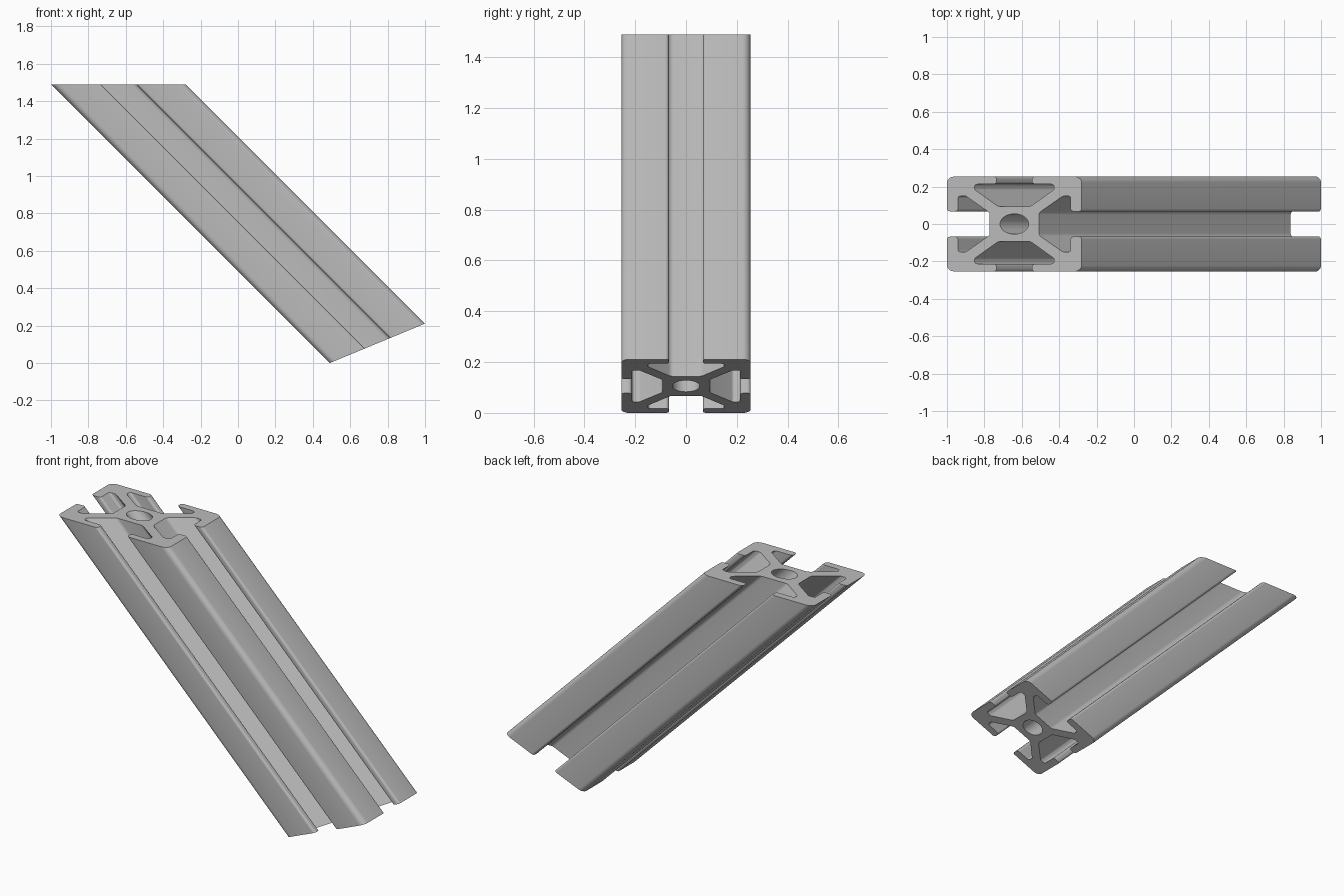
import bpy, bmesh, math
from mathutils import Vector

cube = bpy.data.objects.get("Cube")
if cube:
    bpy.data.objects.remove(cube, do_unlink=True)

HALF = 0.2545      # half width of the square section
LENGTH = 1.9585    # length along the centre line
BORE = 0.054       # radius of the centre bore
TOP = Vector((-0.64, 0, 1.4903))


def rounded(corners, steps=6):
    """Replace each (u, v, radius) corner with a tangent arc."""
    out = []
    for i, (u, v, r) in enumerate(corners):
        p = Vector((u, v))
        a = (Vector(corners[i - 1][:2]) - p).normalized()
        b = (Vector(corners[(i + 1) % len(corners)][:2]) - p).normalized()
        half = a.angle(b) / 2
        centre = p + (a + b).normalized() * (r / math.sin(half))
        start = p + a * (r / math.tan(half)) - centre
        end = p + b * (r / math.tan(half)) - centre
        sweep = start.angle_signed(end)
        for k in range(steps + 1):
            s = k / steps
            arm = (start * math.sin((1 - s) * sweep) + end * math.sin(s * sweep)) / math.sin(sweep)
            out.append(centre + arm)
    return out


# One slotted side: lip, undercut pocket, diagonal web, core
slot = [(0.067, HALF, 0.014), (0.067, 0.213, 0.014), (0.15, 0.213, 0.012),
        (0.15, 0.184, 0.014), (0.06, 0.093, 0.025)]
side = [(HALF, HALF, 0.032)] + slot + [(-u, v, r) for u, v, r in reversed(slot)]
corners = []
for turn in range(4):
    for u, v, r in side:
        for _ in range(turn):
            u, v = -v, u
        corners.append((u, v, r))
outline = rounded(corners)
bore = [Vector((BORE * math.cos(a), BORE * math.sin(a)))
        for a in (math.tau * k / 40 for k in range(40))]

# Fill the section and extrude it
bm = bmesh.new()
edges = []
for loop in (outline, bore):
    verts = [bm.verts.new((p.x, p.y, 0)) for p in loop]
    edges += [bm.edges.new((verts[i - 1], verts[i])) for i in range(len(verts))]
bmesh.ops.triangle_fill(bm, edges=edges, use_beauty=True)
far = bmesh.ops.extrude_face_region(bm, geom=bm.faces[:])["geom"]
far = {g for g in far if isinstance(g, bmesh.types.BMVert)}

# Lean the bar at 45 degrees, with a level top cut and a mitred foot
across = Vector((1, 0, 1)).normalized()
along = Vector((1, 0, -1)).normalized()
for v in bm.verts:
    u, w = v.co.x, v.co.y
    t = LENGTH + u * math.tan(math.radians(22.5)) if v in far else u
    v.co = TOP + across * u + Vector((0, w, 0)) + along * t
bmesh.ops.recalc_face_normals(bm, faces=bm.faces[:])

mesh = bpy.data.meshes.new("slotted_bar")
bm.to_mesh(mesh)
bm.free()
bar = bpy.data.objects.new("slotted_bar", mesh)
bpy.context.collection.objects.link(bar)

# Plain aluminium grey
grey = bpy.data.materials.new("aluminium_grey")
grey.use_nodes = True
colour = (0.5, 0.5, 0.5, 1)
grey.diffuse_color = colour
grey.node_tree.nodes["Principled BSDF"].inputs["Base Color"].default_value = colour
mesh.materials.append(grey)

bpy.context.view_layer.objects.active = bar
bar.select_set(True)
bpy.ops.object.shade_smooth_by_angle(angle=math.radians(30))
